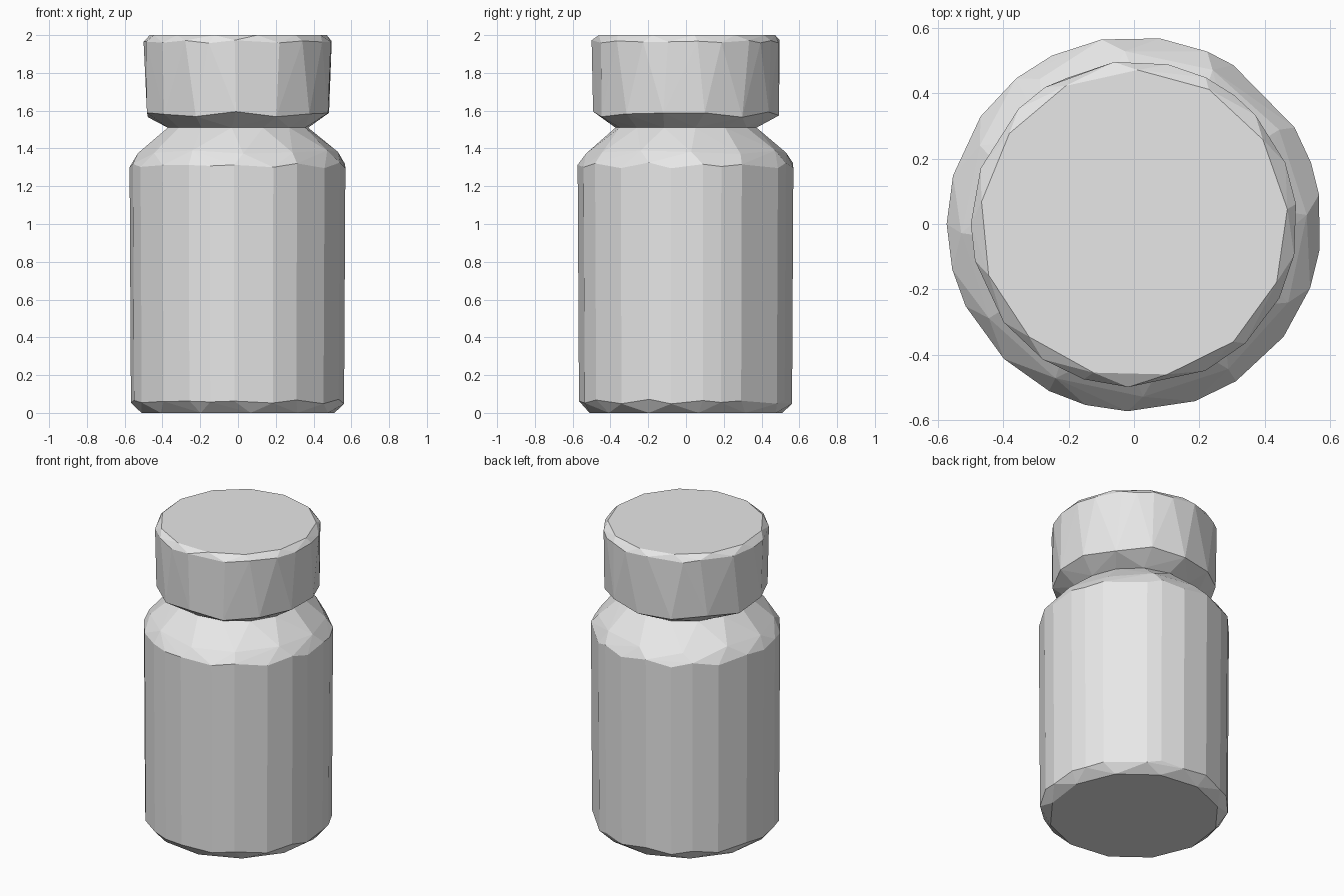
import bpy, bmesh
from math import cos, sin, radians, tau

cube = bpy.data.objects.get("Cube")
if cube:
    bpy.data.objects.remove(cube, do_unlink=True)

grey = bpy.data.materials.new("plain_grey")
grey.use_nodes = True
grey.diffuse_color = (0.8, 0.8, 0.8, 1)
grey.node_tree.nodes["Principled BSDF"].inputs["Base Color"].default_value = (0.8, 0.8, 0.8, 1)

NECK_Z = 1.51


def even(sides, turn=0.0):
    """Evenly spaced angles in degrees."""
    return [360 * (i + turn) / sides for i in range(sides)]


def ring(radius, z, angles, wave=0.0):
    """Ring of points whose height wavers a little for the chiselled look."""
    return [(radius * cos(radians(a)), radius * sin(radians(a)),
             z + wave * sin(radians(3 * a) + i * tau * 0.4))
            for i, a in enumerate(angles)]


def faceted_part(name, rings):
    """Wrap the rings in a faceted skin, left open at the neck."""
    bm = bmesh.new()
    for points in rings:
        for p in points:
            bm.verts.new(p)
    hull = bmesh.ops.convex_hull(bm, input=bm.verts[:])
    loose = [v for v in bm.verts if not v.link_faces]
    bmesh.ops.delete(bm, geom=loose, context='VERTS')
    inner = [f for f in bm.faces if all(abs(v.co.z - NECK_Z) < 1e-4 for v in f.verts)]
    bmesh.ops.delete(bm, geom=inner, context='FACES_ONLY')
    bmesh.ops.recalc_face_normals(bm, faces=bm.faces[:])
    mesh = bpy.data.meshes.new(name)
    bm.to_mesh(mesh)
    bm.free()
    mesh.materials.append(grey)
    obj = bpy.data.objects.new(name, mesh)
    bpy.context.collection.objects.link(obj)
    return obj


# Uneven side edges of the jar and the lid
jar_sides = [9, 19, 31, 58, 67, 82, 100, 116, 129, 145, 165, 180,
             194, 206, 226, 243, 255, 268, 289, 303, 323, 340, 352]
lid_sides = [7, 22, 42, 52, 64, 78, 97, 123, 135, 160, 180,
             193, 217, 236, 252, 268, 296, 313, 333, 349]
neck = ring(0.375, NECK_Z, even(14, 0.3))

# Jar body: base chamfer, straight wall, rounded shoulder, neck
faceted_part("jar_body", [
    ring(0.515, 0.0, even(12, 0.25)),
    ring(0.567, 0.06, jar_sides, 0.012),
    ring(0.574, 1.31, jar_sides, 0.015),
    ring(0.53, 1.38, even(12, 0.1), 0.01),
    neck,
])

# Lid: sloped underside, wall with offset edges, chamfered flat top
faceted_part("lid", [
    neck,
    ring(0.492, 1.58, even(14, 0.45), 0.015),
    ring(0.5, 1.965, lid_sides, 0.008),
    ring(0.472, 2.0, even(13, 0.2)),
])
